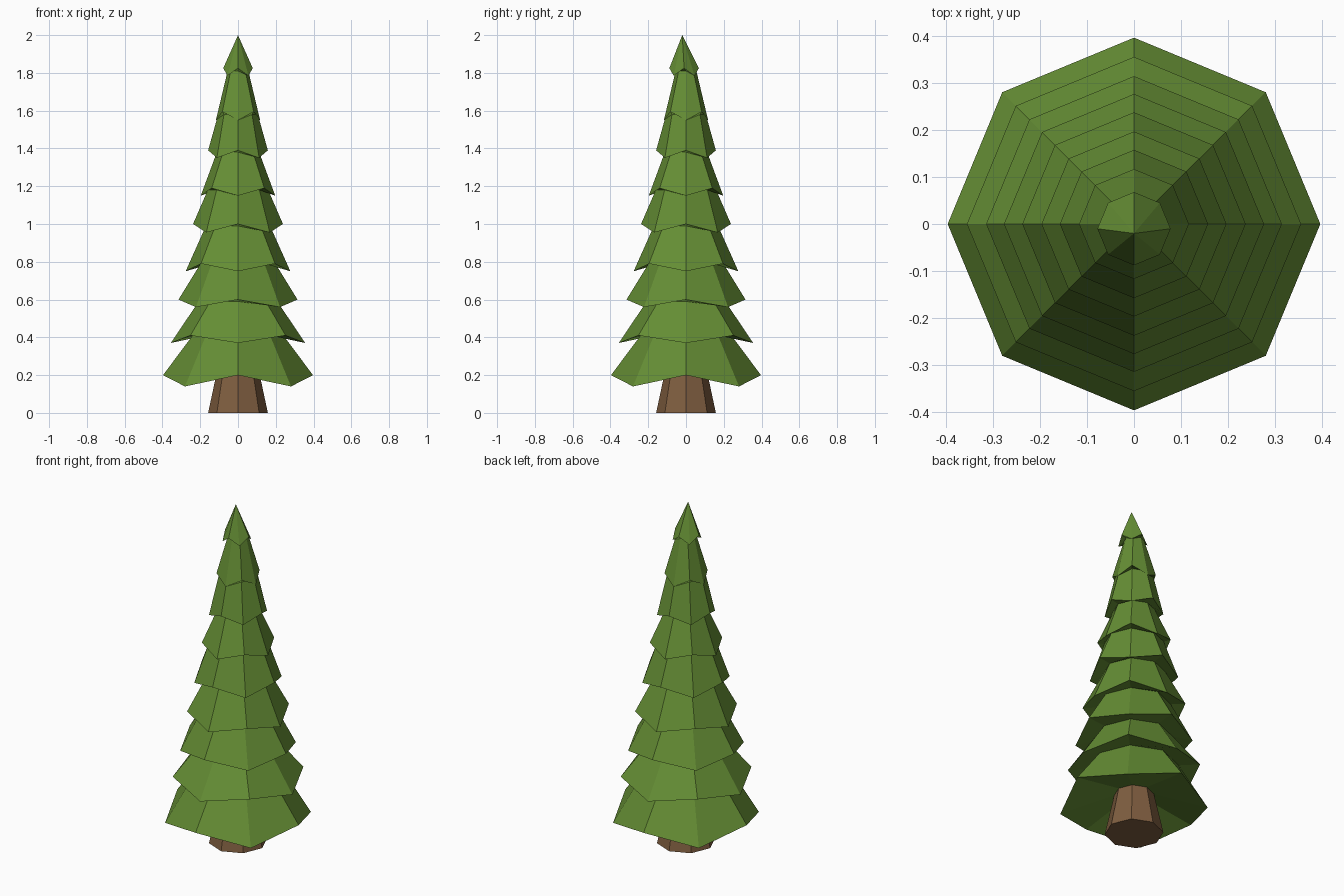
import bpy, bmesh
from math import cos, sin, pi

if "Cube" in bpy.data.objects:
    bpy.data.objects.remove(bpy.data.objects["Cube"])

SIDES = 8


def ring(bm, radius, z_axis, z_diag, y=0.0):
    """Octagonal ring whose corners alternate between two heights."""
    return [bm.verts.new((radius * cos(i * 2 * pi / SIDES),
                          y + radius * sin(i * 2 * pi / SIDES),
                          z_diag if i % 2 else z_axis)) for i in range(SIDES)]


def bridge(bm, a, b):
    for i in range(SIDES):
        j = (i + 1) % SIDES
        bm.faces.new((a[i], a[j], b[j], b[i]))


def finish(bm, name, color):
    bmesh.ops.recalc_face_normals(bm, faces=bm.faces)
    mesh = bpy.data.meshes.new(name)
    bm.to_mesh(mesh)
    bm.free()
    mat = bpy.data.materials.new(name + "_color")
    mat.diffuse_color = color
    mat.use_nodes = True
    mat.node_tree.nodes["Principled BSDF"].inputs["Base Color"].default_value = mat.diffuse_color
    mesh.materials.append(mat)
    obj = bpy.data.objects.new(name, mesh)
    bpy.context.collection.objects.link(obj)
    return obj


# Trunk: tapered octagonal prism
bm = bmesh.new()
low = ring(bm, 0.158, 0, 0)
high = ring(bm, 0.107, 0.24, 0.24)
bridge(bm, low, high)
bm.faces.new(low)
bm.faces.new(high)
finish(bm, "trunk", (0.21, 0.11, 0.05, 1))

# Foliage: one zigzag skin; each tier is
# (rim radius, rim height on axes, rim height on diagonals, neck radius, neck height)
tiers = [
    (0.397, 0.20, 0.14, 0.240, 0.41),
    (0.356, 0.37, 0.41, 0.208, 0.59),
    (0.315, 0.60, 0.56, 0.198, 0.79),
    (0.277, 0.75, 0.79, 0.170, 0.99),
    (0.238, 1.00, 0.955, 0.160, 1.18),
    (0.197, 1.15, 0.19 + 1.0, 0.112, 1.38),
    (0.158, 1.39, 1.35, 0.105, 1.58),
    (0.117, 1.55, 1.595, 0.055, 1.81),
]
bm = bmesh.new()
prev = ring(bm, 0.107, 0.24, 0.24)
bm.faces.new(prev)
for rim_r, z_axis, z_diag, neck_r, neck_z in tiers:
    rim = ring(bm, rim_r, z_axis, z_diag)
    neck = ring(bm, neck_r, neck_z, neck_z)
    bridge(bm, prev, rim)
    bridge(bm, rim, neck)
    prev = neck

# Pointed cap, leaning slightly to the front
cap = ring(bm, 0.078, 1.825, 1.785, -0.01)
bridge(bm, prev, cap)
tip = bm.verts.new((0, -0.02, 2.0))
for i in range(SIDES):
    bm.faces.new((cap[i], cap[(i + 1) % SIDES], tip))
finish(bm, "foliage", (0.13, 0.27, 0.035, 1))
